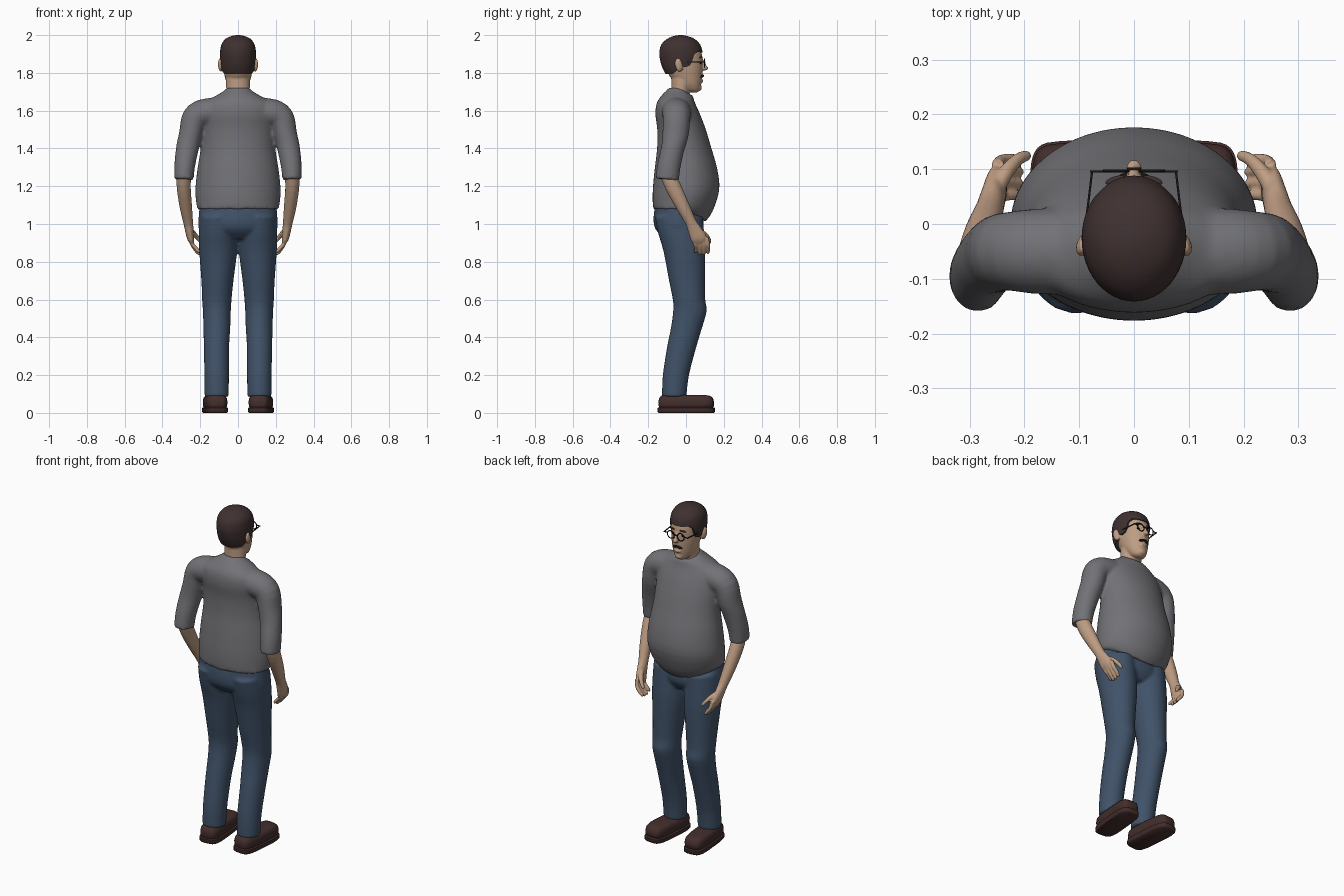
import bpy, bmesh, math
from mathutils import Vector

if "Cube" in bpy.data.objects:
    bpy.data.objects.remove(bpy.data.objects["Cube"])


def material(name, rgb):
    m = bpy.data.materials.new(name)
    m.diffuse_color = (*rgb, 1)
    m.use_nodes = True
    m.node_tree.nodes["Principled BSDF"].inputs["Base Color"].default_value = m.diffuse_color
    return m


SHIRT = material("grey_cloth", (0.17, 0.17, 0.185))
DENIM = material("blue_denim", (0.052, 0.085, 0.14))
SKIN = material("skin", (0.52, 0.34, 0.23))
HAIR = material("dark_brown_hair", (0.05, 0.03, 0.03))
LEATHER = material("brown_leather", (0.055, 0.027, 0.025))
BLACK = material("black", (0.008, 0.008, 0.008))


def smooth_rows(rows, steps):
    """Spline through rows of numbers."""
    out = []
    for i in range(len(rows) - 1):
        quad = [rows[max(i - 1, 0)], rows[i], rows[i + 1], rows[min(i + 2, len(rows) - 1)]]
        for k in range(steps):
            t = k / steps
            out.append([0.5 * (2 * b + (c - a) * t + (2 * a - 5 * b + 4 * c - d) * t * t
                        + (3 * b - a - 3 * c + d) * t ** 3) for a, b, c, d in zip(*quad)])
    return out + [list(rows[-1])]


def select(ob):
    bpy.ops.object.select_all(action='DESELECT')
    ob.select_set(True)
    bpy.context.view_layer.objects.active = ob


def shade(ob, angle=50):
    select(ob)
    bpy.ops.object.shade_smooth_by_angle(angle=math.radians(angle))


def skin_rings(name, rings, mat):
    """Bridge equal rings of points and close both ends."""
    bm = bmesh.new()
    vs = [[bm.verts.new(p) for p in r] for r in rings]
    n = len(vs[0])
    for a, b in zip(vs, vs[1:]):
        for i in range(n):
            j = (i + 1) % n
            bm.faces.new((a[i], a[j], b[j], b[i]))
    bm.faces.new(vs[0][::-1])
    bm.faces.new(vs[-1])
    bmesh.ops.recalc_face_normals(bm, faces=bm.faces)
    me = bpy.data.meshes.new(name)
    bm.to_mesh(me)
    bm.free()
    me.materials.append(mat)
    ob = bpy.data.objects.new(name, me)
    bpy.context.collection.objects.link(ob)
    shade(ob)
    return ob


def power(v, e):
    return math.copysign(abs(v) ** e, v)


def stack(name, rows, mat, s=1, steps=3, n=32, e=1.0, turn=0):
    """Level rings: z, x centre, x radius, back y, front y, front drop."""
    rings = []
    for z, x, rx, y0, y1, drop in (smooth_rows(rows, steps) if steps else rows):
        ring = []
        for k in range(n):
            a = 2 * math.pi * k / n
            px = rx * power(math.cos(a), e)
            py = (y0 + y1) / 2 + (y1 - y0) / 2 * power(math.sin(a), e)
            ring.append((s * (x + px * math.cos(turn) + py * math.sin(turn)),
                         py * math.cos(turn) - px * math.sin(turn),
                         z - drop * max(0, math.sin(a)) ** 2))
        rings.append(ring)
    return skin_rings(name, rings, mat)


def tube(name, rows, mat, s=1, n=16, steps=3):
    """Rings across a path: x, y, z, radius towards y, other radius."""
    rows = smooth_rows(rows, steps)
    pts = [Vector(r[:3]) for r in rows]
    rings = []
    for i, r in enumerate(rows):
        t = pts[min(i + 1, len(pts) - 1)] - pts[max(i - 1, 0)]
        b = t.cross(Vector((0, 1, 0))).normalized()
        a = b.cross(t).normalized()
        ring = [pts[i] + a * r[3] * math.cos(k * 2 * math.pi / n)
                + b * r[4] * math.sin(k * 2 * math.pi / n) for k in range(n)]
        rings.append([(s * p.x, p.y, p.z) for p in ring])
    return skin_rings(name, rings, mat)


def ball(name, loc, size, mat, rot=(0, 0, 0)):
    bpy.ops.mesh.primitive_uv_sphere_add(segments=20, ring_count=12, location=loc, rotation=rot)
    ob = bpy.context.object
    ob.name, ob.scale = name, size
    ob.data.materials.append(mat)
    bpy.ops.object.transform_apply(location=True, rotation=True, scale=True)
    shade(ob)
    return ob


def box(name, loc, size, mat):
    bpy.ops.mesh.primitive_cube_add(size=1, location=loc)
    ob = bpy.context.object
    ob.name, ob.scale = name, size
    ob.data.materials.append(mat)
    return ob


def fuse(name, parts, voxel, soften):
    """Merge overlapping parts into one smooth skin."""
    bpy.ops.object.select_all(action='DESELECT')
    for p in parts:
        p.select_set(True)
    bpy.context.view_layer.objects.active = parts[0]
    bpy.ops.object.join()
    ob = parts[0]
    ob.name = name
    m = ob.modifiers.new("merge", 'REMESH')
    m.mode, m.voxel_size, m.use_smooth_shade = 'VOXEL', voxel, True
    m = ob.modifiers.new("soften", 'SMOOTH')
    m.factor, m.iterations = 0.5, soften


# shirt with sleeves
shirt = [stack("shirt_body", [
    (1.08, 0, .214, -.172, .10, .07), (1.105, 0, .22, -.176, .14, .04),
    (1.18, 0, .226, -.176, .176, 0), (1.29, 0, .215, -.166, .166, 0),
    (1.40, 0, .198, -.153, .135, 0), (1.50, 0, .195, -.152, .105, 0),
    (1.58, 0, .198, -.162, .075, 0), (1.64, 0, .18, -.155, .048, 0),
    (1.68, 0, .115, -.13, .035, 0), (1.705, 0, .075, -.105, .025, .02),
    (1.72, 0, .062, -.092, .018, .04)], SHIRT, n=48)]
for s in (1, -1):
    shirt.append(tube("sleeve", [
        (.10, -.05, 1.595, .08, .075), (.18, -.05, 1.588, .078, .074),
        (.228, -.05, 1.56, .072, .07), (.25, -.055, 1.48, .07, .062),
        (.268, -.07, 1.40, .062, .06), (.282, -.09, 1.31, .062, .055),
        (.286, -.10, 1.235, .062, .051)], SHIRT, s, 24))
fuse("shirt", shirt, .009, 4)

# trousers
trousers = [stack("pelvis", [
    (1.12, 0, .20, -.16, .07, 0), (1.03, 0, .209, -.172, .09, 0),
    (.97, 0, .203, -.16, .09, 0), (.92, 0, .12, -.11, .06, 0)], DENIM, n=48)]
for s in (1, -1):
    trousers.append(stack("leg", [
        (1.04, .105, .10, -.165, .09, 0), (.95, .105, .103, -.147, .096, 0),
        (.85, .105, .100, -.118, .101, 0), (.70, .109, .085, -.09, .101, 0),
        (.60, .112, .078, -.07, .102, 0), (.54, .112, .074, -.068, .110, 0),
        (.45, .112, .071, -.08, .085, 0), (.35, .114, .067, -.10, .055, 0),
        (.20, .113, .065, -.123, .016, 0), (.085, .113, .064, -.127, .002, 0)], DENIM, s))
fuse("trousers", trousers, .009, 3)

# shoes: sole, welt groove and upper, toes turned out
for s, side in ((1, "right"), (-1, "left")):
    stack(side + "_shoe", [
        (0, .121, .058, -.143, .146, 0), (.006, .121, .063, -.149, .152, 0),
        (.026, .121, .063, -.149, .152, 0), (.03, .121, .055, -.142, .142, 0),
        (.036, .121, .058, -.144, .148, 0), (.058, .121, .06, -.146, .148, 0),
        (.078, .121, .057, -.142, .142, 0), (.09, .121, .048, -.132, .128, 0),
        (.095, .121, .03, -.115, .10, 0)], LEATHER, s, 0, 40, .5, math.radians(5))

# forearms and hands
for s, side in ((1, "right"), (-1, "left")):
    parts = [tube("forearm", [
        (.287, -.10, 1.27, .04, .04), (.287, -.065, 1.19, .042, .037),
        (.276, -.015, 1.09, .036, .033), (.264, .025, 1.01, .03, .026),
        (.258, .045, .97, .036, .023), (.251, .066, .925, .042, .019),
        (.243, .074, .90, .034, .012)], SKIN, s)]
    for k in range(4):  # fingers
        y, low = .042 + .022 * k, (.012, 0, 0, .006)[k]
        parts.append(tube("finger", [
            (.25, y, .93, .011, .011), (.242, y + .008, .893, .011, .011),
            (.224, y + .011, .862 + low, .010, .010),
            (.207, y + .008, .842 + low, .008, .008),
            (.203, y + .006, .839 + low, .003, .003)], SKIN, s, 10))
    parts.append(tube("thumb", [
        (.255, .055, .97, .014, .014), (.235, .092, .95, .015, .014),
        (.213, .117, .925, .012, .011), (.195, .125, .902, .010, .009),
        (.191, .126, .897, .003, .003)], SKIN, s, 10))
    fuse(side + "_arm", parts, .0045, 2)

# head, neck, nose, ears and lips
head = [stack("skull", [
    (1.697, 0, .015, .03, .06, 0), (1.708, 0, .038, -.005, .073, 0),
    (1.74, 0, .058, -.05, .081, 0), (1.78, 0, .070, -.085, .086, 0),
    (1.82, 0, .078, -.105, .088, 0), (1.87, 0, .082, -.12, .088, 0),
    (1.91, 0, .084, -.125, .081, 0), (1.95, 0, .075, -.11, .058, 0),
    (1.98, 0, .045, -.07, .02, 0)], SKIN),
    stack("neck", [(1.62, 0, .066, -.085, .015, 0), (1.70, 0, .062, -.078, .02, 0),
                   (1.76, 0, .064, -.078, .04, 0), (1.82, 0, .06, -.08, .04, 0)], SKIN),
    ball("nose_bridge", (0, .09, 1.845), (.010, .015, .03), SKIN, (.35, 0, 0)),
    ball("nose_tip", (0, .100, 1.825), (.015, .018, .012), SKIN),
    ball("lip", (0, .082, 1.757), (.022, .010, .007), SKIN),
    ball("chin", (0, .068, 1.722), (.025, .016, .018), SKIN)]
for s in (1, -1):
    head.append(ball("ear", (s * .092, -.038, 1.842), (.013, .021, .037), SKIN, (.2, 0, s * .3)))
fuse("head", head, .005, 2)

# hair cap, trimmed along the hairline
hair = stack("hair", [
    (1.77, 0, .074, -.095, .05, 0), (1.80, 0, .085, -.112, .06, 0),
    (1.84, 0, .092, -.13, .075, 0), (1.88, 0, .095, -.139, .088, 0),
    (1.91, 0, .095, -.141, .088, 0), (1.95, 0, .088, -.131, .075, 0),
    (1.98, 0, .066, -.10, .045, 0), (1.995, 0, .035, -.065, .008, 0),
    (2.0, 0, .008, -.035, -.02, 0)], HAIR, n=48)
hairline = [(.3, 1.90), (.08, 1.908), (.06, 1.912), (.042, 1.895), (.032, 1.86), (.02, 1.838),
            (-.005, 1.83), (-.022, 1.838), (-.045, 1.815), (-.07, 1.795), (-.2, 1.79),
            (-.2, 1.7), (.3, 1.7)]
cutter = skin_rings("hair_cutter", [[(x, y, z) for y, z in hairline] for x in (-.2, .2)], HAIR)
m = hair.modifiers.new("hairline", 'BOOLEAN')
m.operation, m.object, m.solver = 'DIFFERENCE', cutter, 'EXACT'
select(hair)
bpy.ops.object.modifier_apply(modifier=m.name)
bpy.data.objects.remove(cutter)
shade(hair)

# spectacles, eyes, brows and moustache
for s, side in ((1, "right"), (-1, "left")):
    bpy.ops.mesh.primitive_torus_add(location=(s * .033, .097, 1.852), major_radius=.022,
                                     minor_radius=.0028, major_segments=28, minor_segments=8,
                                     rotation=(math.pi / 2, 0, 0))
    rim = bpy.context.object
    rim.name = side + "_spectacle_rim"
    rim.data.materials.append(BLACK)
    shade(rim)
    box(side + "_spectacle_hinge", (s * .067, .096, 1.858), (.026, .004, .005), BLACK)
    arm = box(side + "_spectacle_arm", (s * .084, .034, 1.858), (.004, .128, .005), BLACK)
    arm.rotation_euler.z = s * .12
    ball(side + "_eye", (s * .032, .077, 1.852), (.011, .006, .005), BLACK)
    ball(side + "_brow", (s * .034, .080, 1.882), (.019, .007, .004), HAIR, (0, s * .1, -s * .3))
    ball(side + "_moustache", (s * .014, .085, 1.783), (.019, .009, .007), BLACK, (0, s * .3, -s * .25))
box("spectacle_bridge", (0, .101, 1.858), (.026, .005, .005), BLACK)
